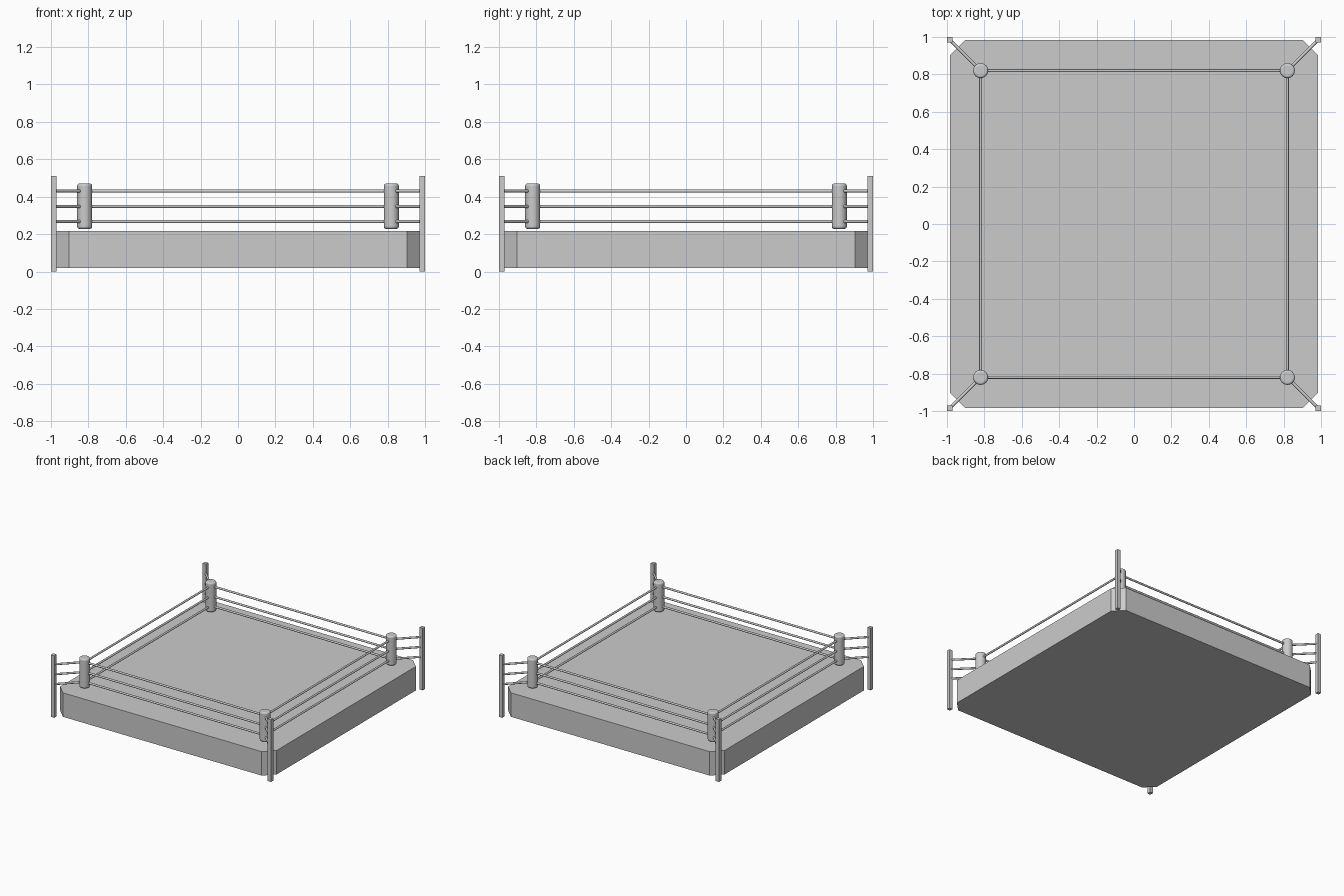
import bpy, bmesh
from math import pi
from mathutils import Vector

if "Cube" in bpy.data.objects:
    bpy.data.objects.remove(bpy.data.objects["Cube"])

POST, PAD = 0.985, 0.82
ROPE_HEIGHTS = (0.267, 0.348, 0.43)
CORNERS = [(-1, -1), (1, -1), (1, 1), (-1, 1)]


def rod(name, a, b, radius, sides=12):
    a, b = Vector(a), Vector(b)
    bpy.ops.mesh.primitive_cylinder_add(vertices=sides, radius=radius, depth=(b - a).length,
                                        location=(a + b) / 2,
                                        rotation=(b - a).to_track_quat('Z', 'Y').to_euler())
    ob = bpy.context.object
    ob.name = name
    bpy.ops.object.shade_smooth_by_angle(angle=pi / 4)
    return ob


# platform: square slab with cut corners
w, c = 0.983, 0.904
outline = [(-c, -w), (c, -w), (w, -c), (w, c), (c, w), (-c, w), (-w, c), (-w, -c)]
bm = bmesh.new()
face = bm.faces.new([bm.verts.new((x, y, 0.02)) for x, y in outline])
ext = bmesh.ops.extrude_face_region(bm, geom=[face])
bmesh.ops.translate(bm, vec=(0, 0, 0.197),
                    verts=[v for v in ext["geom"] if isinstance(v, bmesh.types.BMVert)])
bmesh.ops.recalc_face_normals(bm, faces=bm.faces)
mesh = bpy.data.meshes.new("platform")
bm.to_mesh(mesh)
bm.free()
bpy.context.collection.objects.link(bpy.data.objects.new("platform", mesh))

for i, (sx, sy) in enumerate(CORNERS):
    nx, ny = CORNERS[(i + 1) % 4]

    # square corner post
    bpy.ops.mesh.primitive_cube_add(size=1, location=(sx * POST, sy * POST, 0.255))
    post = bpy.context.object
    post.name = f"corner_post_{i}"
    post.scale = (0.03, 0.03, 0.51)

    # padded turnbuckle cover with rounded rims
    pad = rod(f"corner_pad_{i}", (sx * PAD, sy * PAD, 0.228), (sx * PAD, sy * PAD, 0.47), 0.04, 32)
    bev = pad.modifiers.new("rim", 'BEVEL')
    bev.width, bev.segments = 0.012, 4
    bev.limit_method, bev.angle_limit = 'ANGLE', pi / 4

    for j, z in enumerate(ROPE_HEIGHTS):
        # side rope and diagonal tie to the post
        rod(f"rope_{i}_{j}", (sx * PAD, sy * PAD, z), (nx * PAD, ny * PAD, z), 0.008)
        rod(f"corner_tie_{i}_{j}", (sx * PAD, sy * PAD, z), (sx * POST, sy * POST, z), 0.008)
